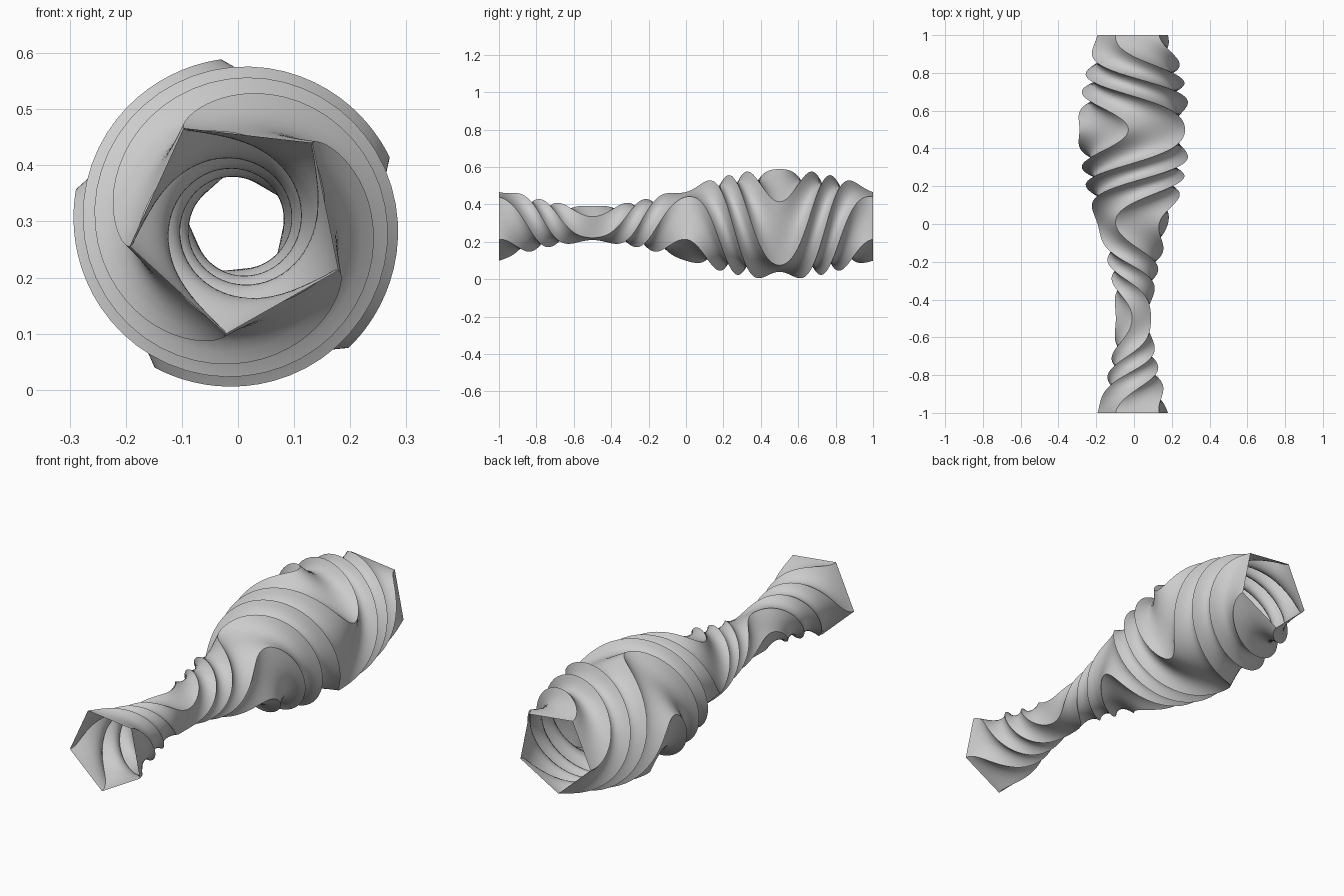
import bpy, bmesh
from math import sin, cos, pi, radians

if "Cube" in bpy.data.objects:
    bpy.data.objects.remove(bpy.data.objects["Cube"])

SIDES, RINGS, CUTS = 5, 200, 8      # pentagon section, rings along y, cuts per side
AXIS_Z, RADIUS = 0.295, 0.197


def ring_points(y):
    """Straight-sided pentagon whose radius and twist follow y."""
    r = RADIUS * (1 + 0.5 * sin(pi * y))
    turn = radians(47.5 - 239.7 * sin(pi * y) ** 2)
    corners = [(r * cos(turn + 2 * pi * k / SIDES), r * sin(turn + 2 * pi * k / SIDES))
               for k in range(SIDES)]
    for k in range(SIDES):
        (ax, az), (bx, bz) = corners[k], corners[(k + 1) % SIDES]
        for j in range(CUTS):
            t = j / CUTS
            yield ax + (bx - ax) * t, y, AXIS_Z + az + (bz - az) * t


# Open-ended twisted tube
bm = bmesh.new()
rings = [[bm.verts.new(p) for p in ring_points(-1 + 2 * i / RINGS)]
         for i in range(RINGS + 1)]
n = SIDES * CUTS
for a, b in zip(rings, rings[1:]):
    for k in range(n):
        bm.faces.new((a[k], a[(k + 1) % n], b[(k + 1) % n], b[k]))
bmesh.ops.recalc_face_normals(bm, faces=bm.faces)

mesh = bpy.data.meshes.new("twisted_tube")
bm.to_mesh(mesh)
bm.free()
tube = bpy.data.objects.new("twisted_tube", mesh)
bpy.context.collection.objects.link(tube)

# Smooth skin with crisp ridges
bpy.context.view_layer.objects.active = tube
tube.select_set(True)
bpy.ops.object.shade_smooth_by_angle(angle=radians(30))
